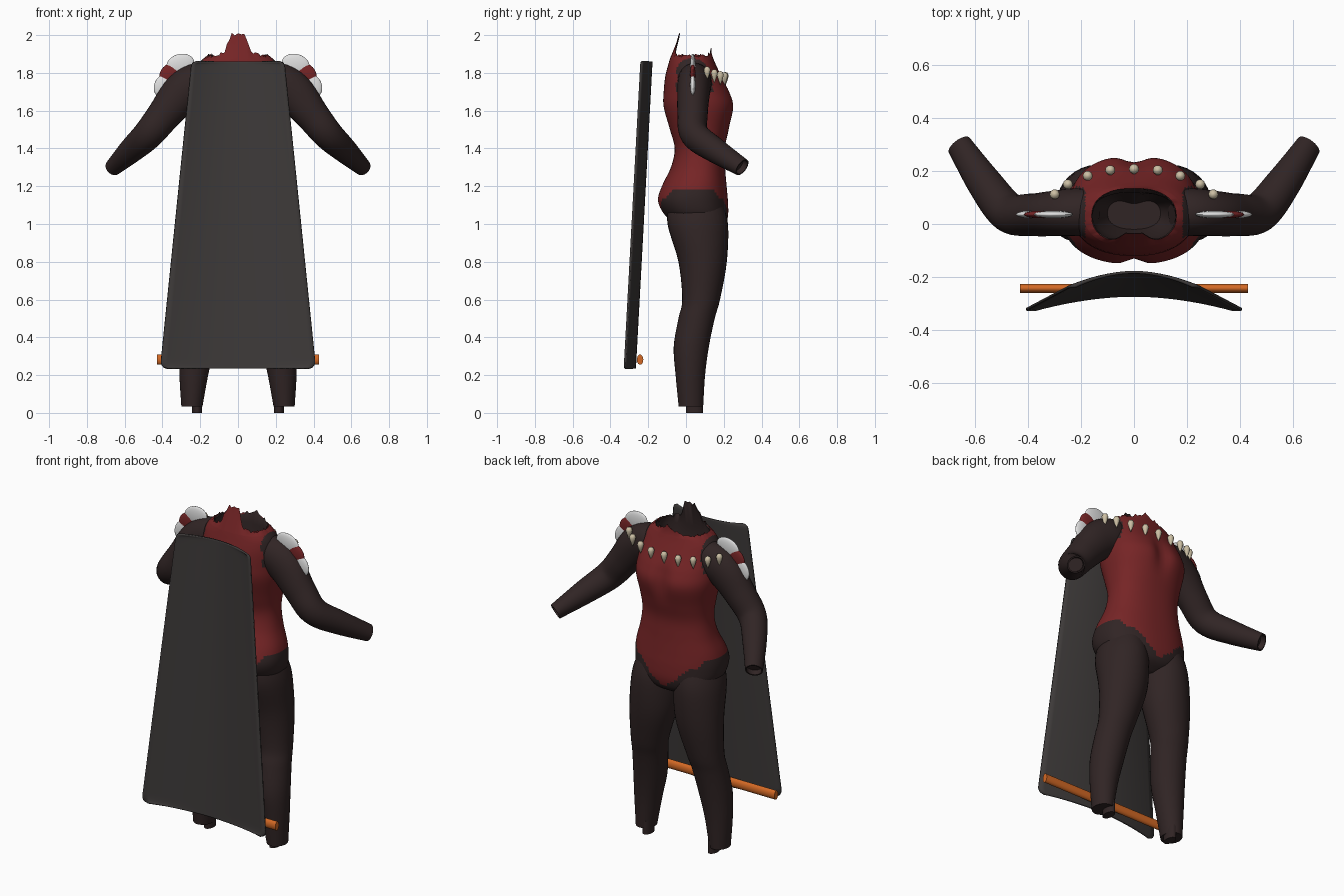
import bpy, bmesh, math, random
from mathutils import Vector

random.seed(4)
cube = bpy.data.objects.get("Cube")
if cube:
    bpy.data.objects.remove(cube, do_unlink=True)


def material(name, r, g, b):
    m = bpy.data.materials.new(name)
    m.use_nodes = True
    m.diffuse_color = (r, g, b, 1)
    m.node_tree.nodes["Principled BSDF"].inputs["Base Color"].default_value = (r, g, b, 1)
    return m


RED = material("dark red", .18, .018, .019)
SKIN = material("near black brown", .03, .018, .018)
CLOTH = material("charcoal", .046, .041, .04)
ORANGE = material("orange", .65, .14, .018)
WHITE = material("white", .75, .75, .75)
CREAM = material("cream", .6, .52, .37)


def smooth_rows(rows, steps):
    """Catmull-Rom interpolation through rows of numbers."""
    out = []
    for i in range(len(rows) - 1):
        p = [rows[max(0, min(len(rows) - 1, i + k))] for k in (-1, 0, 1, 2)]
        for s in range(steps):
            t = s / steps
            out.append([b + .5 * t * (c - a + t * (2 * a - 5 * b + 4 * c - d + t * (3 * (b - c) + d - a)))
                        for a, b, c, d in zip(*p)])
    return out + [list(rows[-1])]


def finish(name, bm, mats, rule=None, mirror=False):
    bmesh.ops.recalc_face_normals(bm, faces=bm.faces)
    for f in bm.faces:
        if rule:
            f.material_index = rule(f)
    me = bpy.data.meshes.new(name)
    bm.to_mesh(me)
    bm.free()
    ob = bpy.data.objects.new(name, me)
    bpy.context.collection.objects.link(ob)
    for m in mats:
        me.materials.append(m)
    if mirror:
        ob.modifiers.new("mirror", "MIRROR")
    bpy.ops.object.select_all(action="DESELECT")
    ob.select_set(True)
    bpy.context.view_layer.objects.active = ob
    bpy.ops.object.shade_smooth_by_angle(angle=math.radians(50))
    return ob


def loft(bm, rings):
    """Skin a list of closed rings and cap both ends."""
    vs = [[bm.verts.new(p) for p in ring] for ring in rings]
    n = len(rings[0])
    for a, b in zip(vs, vs[1:]):
        for i in range(n):
            j = (i + 1) % n
            bm.faces.new((a[i], a[j], b[j], b[i]))
    bm.faces.new(vs[0])
    bm.faces.new(vs[-1])


def angles(n):
    return [math.tau * i / n for i in range(n)]


def bump(v, width):
    return math.exp(-(v / width) ** 2)


# Torso: height, half width, back, front
torso = [(.94, .06, .03, .14), (.98, .17, -.03, .2), (1.04, .25, -.11, .222),
         (1.12, .272, -.152, .222), (1.2, .262, -.13, .215), (1.3, .228, -.08, .207),
         (1.4, .212, -.06, .205), (1.5, .22, -.085, .228), (1.62, .24, -.118, .258),
         (1.7, .238, -.118, .235), (1.78, .228, -.11, .19), (1.84, .212, -.095, .16),
         (1.875, .185, -.085, .145)]


def torso_ring(z, w, back, front):
    ring = []
    for a in angles(80):
        c, s = math.cos(a), math.sin(a)
        x = w * math.copysign(abs(c) ** .86, c)
        y = (back + front) / 2 + (front - back) / 2 * math.copysign(abs(s) ** .86, s)
        if s > 0:
            y -= .028 * bump(x, .05) * bump(z - 1.64, .09) * s
        else:
            y += .035 * bump(x, .035) * bump(z - 1.08, .09)
        ring.append(Vector((x, y, z)))
    return ring


def collar(ring, amount):
    """Raise the ragged neckline: tall spike at the back, low one at the front."""
    out = []
    for p in ring:
        q = p.copy()
        if p.y < 0:
            lift = .11 * min(1, 1.5 * bump(p.x, .055))
            q.y += .35 * lift * amount
        else:
            lift = .035 * bump(p.x - .03, .05)
        q.z += amount * (lift + random.uniform(-.012, .012))
        out.append(q)
    return out


rings = [torso_ring(*r) for r in smooth_rows(torso, 5)]
edge = torso_ring(1.89, .16, -.075, .135)
rings += [collar(edge, .5), collar(edge, 1)]
outer_rows = len(rings) - 1
# dark lining inside the neck opening
lip = [Vector((p.x * .97, .03 + (p.y - .03) * .96, p.z - .004)) for p in rings[-1]]
rings += [lip, torso_ring(1.85, .165, -.07, .12), torso_ring(1.72, .15, -.05, .12),
          torso_ring(1.6, .1, -.02, .1)]


def torso_colour(f):
    c = f.calc_center_median()
    x = abs(c.x)
    hem = .985 + .95 * min(x, .1) + .75 * max(0, min(x, .23) - .1) + .012 * math.sin(55 * x)
    armhole = x > .185 and c.z > 1.7 and -.05 < c.y < .14
    lining = f.index >= outer_rows * 80
    return 1 if c.z < hem or armhole or lining else 0


bm = bmesh.new()
loft(bm, rings)
bm.faces.index_update()
finish("torso_suit", bm, [RED, SKIN], torso_colour)

# Legs: height, centre x, centre y, radius x, radius y
leg = [(1.12, .13, .05, .11, .14), (1.0, .138, .062, .138, .16), (.8, .152, .088, .136, .128),
       (.6, .183, .08, .108, .1), (.5, .198, .056, .1, .096), (.35, .217, .028, .093, .093),
       (.2, .234, .023, .076, .078), (.035, .244, .026, .056, .065)]
bm = bmesh.new()
loft(bm, [[(cx + rx * math.cos(a), cy + ry * math.sin(a), z) for a in angles(32)]
          for z, cx, cy, rx, ry in smooth_rows(leg, 5)])
finish("legs", bm, [SKIN], mirror=True)

# Ragged lower ankle
bm = bmesh.new()
loft(bm, [[(.217 + .026 * math.cos(a), .045 + .044 * math.sin(a), z) for a in angles(16)]
          for z in (.08, .03, 0)])
finish("ankle_ends", bm, [SKIN], mirror=True)

# Arms: centre, radius in the vertical plane, radius in depth
arm = [(.15, .045, 1.765, .085, .085), (.22, .045, 1.745, .108, .09), (.3, .04, 1.69, .108, .086),
       (.39, .035, 1.58, .09, .08), (.475, .045, 1.475, .08, .075),
       (.565, .155, 1.39, .067, .066), (.66, .297, 1.3, .045, .05)]
path = smooth_rows(arm, 6)
rings = []
for i, p in enumerate(path):
    c = Vector(p[:3])
    t = (Vector(path[min(i + 1, len(path) - 1)][:3]) - Vector(path[max(i - 1, 0)][:3])).normalized()
    v = Vector((0, 1, 0))
    v = (v - t * t.dot(v)).normalized()
    u = t.cross(v)
    rings.append([c + u * p[3] * math.cos(a) + v * p[4] * math.sin(a) for a in angles(28)])
# hollow wrist
end = Vector(path[-1][:3])
rings.append([end.lerp(p, .85) for p in rings[-1]])
rings.append([end.lerp(p, .95) - t * .03 for p in rings[-1]])
bm = bmesh.new()
loft(bm, rings)
finish("arms", bm, [SKIN], mirror=True)


# Flat shoulder tufts
def tuft(name, mat, x, z, rx, rz, tilt):
    bm = bmesh.new()
    bmesh.ops.create_uvsphere(bm, u_segments=24, v_segments=12, radius=1)
    c, s = math.cos(tilt), math.sin(tilt)
    for v in bm.verts:
        px, pz = v.co.x * rx, v.co.z * rz
        v.co = (x + c * px - s * pz, .036 + v.co.y * .014, z + s * px + c * pz)
    finish(name, bm, [mat], mirror=True)


tuft("upper_shoulder_tufts", WHITE, .305, 1.845, .075, .055, -.25)
tuft("middle_shoulder_tufts", RED, .36, 1.795, .062, .05, -.8)
tuft("lower_shoulder_tufts", WHITE, .395, 1.735, .065, .047, -1.1)

# Claw necklace: half string, mirrored, plus the middle claw
profile = [(.034, .002), (.03, .013), (.016, .019), (-.008, .013), (-.038, .001)]


def claw(bm, x, y, z):
    loft(bm, [[(x + r * math.cos(a), y + r * math.sin(a), z + h) for a in angles(10)]
              for h, r in profile])


bm = bmesh.new()
claw(bm, 0, .208, 1.77)
finish("middle_claw", bm, [CREAM])
bm = bmesh.new()
for spot in ((.09, .204, 1.77), (.175, .182, 1.775), (.25, .15, 1.785), (.3, .112, 1.8)):
    claw(bm, *spot)
finish("side_claws", bm, [CREAM], mirror=True)

# Cape: curved sheet with rounded corners
TOP, BOTTOM, COLS = 1.86, .235, 24
heights = [BOTTOM + d for d in (0, .006, .015, .03, .05)]
heights += [.3 + .1 * i for i in range(16)] + [TOP - d for d in (.03, .015, .006, 0)]
bm = bmesh.new()
grid = []
for z in heights:
    k = (TOP - z) / (TOP - BOTTOM)
    half = .245 + .167 * k
    for gap, r in ((z - BOTTOM, .04), (TOP - z, .025)):
        if gap < r:
            half -= r - math.sqrt(r * r - (r - gap) ** 2)
    row = []
    for i in range(COLS + 1):
        f = 2 * i / COLS - 1
        row.append(bm.verts.new((half * f, -.182 - .088 * k - .055 * abs(f) ** 1.9, z)))
    grid.append(row)
for a, b in zip(grid, grid[1:]):
    for i in range(COLS):
        bm.faces.new((a[i], a[i + 1], b[i + 1], b[i]))
cape = finish("cape", bm, [CLOTH])
solid = cape.modifiers.new("thickness", "SOLIDIFY")
solid.thickness = .01
solid.offset = 0

# Rod along the cape hem
bm = bmesh.new()
loft(bm, [[(x, -.243 + .017 * math.cos(a), .282 + .027 * math.sin(a)) for a in angles(20)]
          for x in (-.43, .43)])
finish("hem_rod", bm, [ORANGE])
